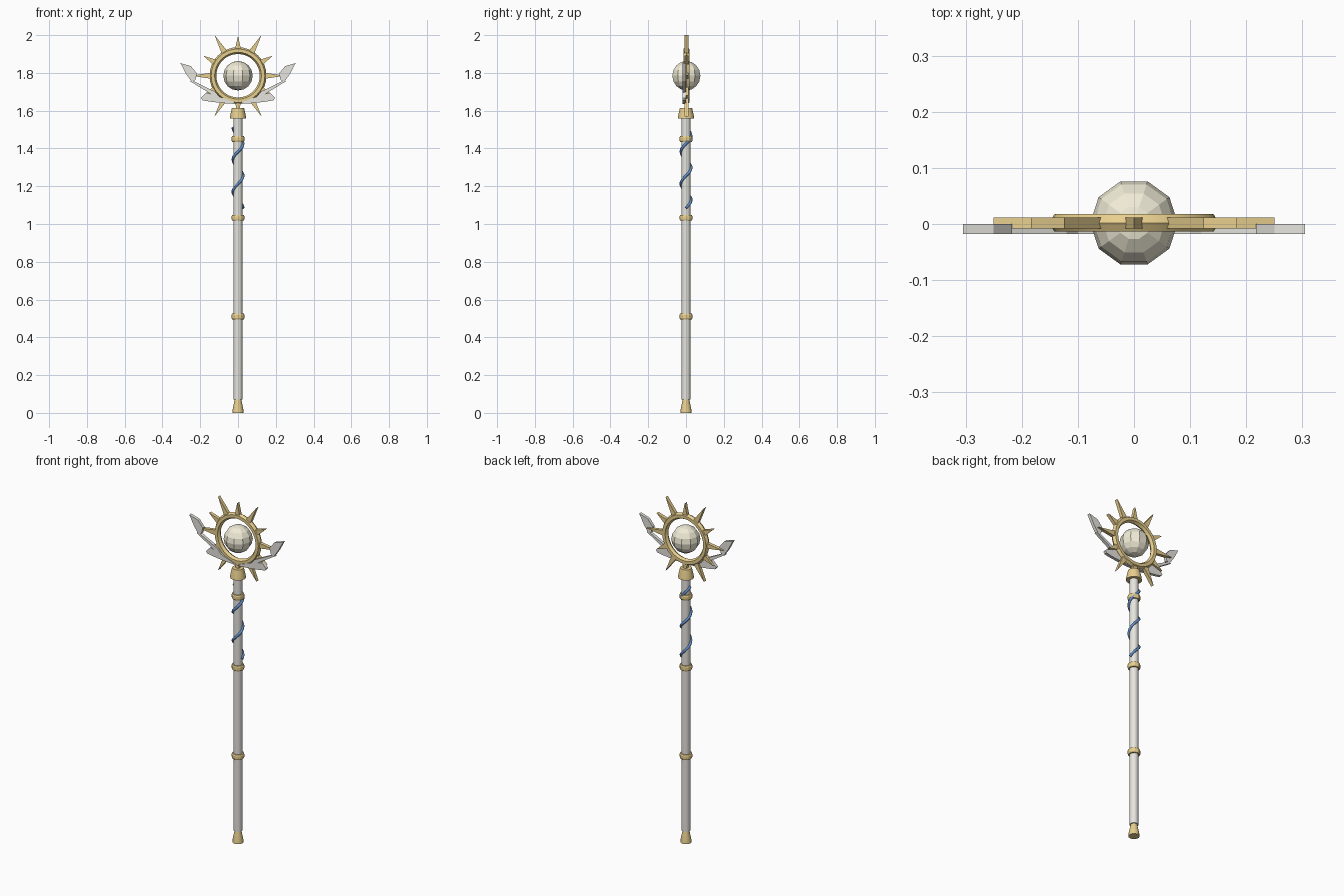
import bpy, bmesh, math
from mathutils import Matrix, Vector

if "Cube" in bpy.data.objects:
    bpy.data.objects.remove(bpy.data.objects["Cube"])

CZ, CY = 1.785, 0.002   # centre of the head


def material(name, rgb):
    m = bpy.data.materials.new(name)
    m.diffuse_color = (*rgb, 1)
    m.use_nodes = True
    m.node_tree.nodes["Principled BSDF"].inputs["Base Color"].default_value = m.diffuse_color
    return m


GOLD = material("gold", (0.80, 0.62, 0.27))
IVORY = material("ivory", (0.80, 0.78, 0.73))
PEARL = material("pearl", (0.88, 0.84, 0.68))
BLUE = material("blue", (0.12, 0.27, 0.58))


def finish(bm, name, mat):
    bmesh.ops.recalc_face_normals(bm, faces=bm.faces)
    me = bpy.data.meshes.new(name)
    bm.to_mesh(me)
    bm.free()
    me.materials.append(mat)
    ob = bpy.data.objects.new(name, me)
    bpy.context.collection.objects.link(ob)
    return ob


def lathe(name, profile, mat, sides=12):
    bm = bmesh.new()
    rings = [[bm.verts.new((r * math.cos(math.tau * i / sides), r * math.sin(math.tau * i / sides), z))
              for i in range(sides)] for r, z in profile]
    for a, b in zip(rings, rings[1:]):
        for i in range(sides):
            j = (i + 1) % sides
            bm.faces.new((a[i], a[j], b[j], b[i]))
    bm.faces.new(rings[0])
    bm.faces.new(rings[-1])
    return finish(bm, name, mat)


def plate(name, outline, y0, y1, mat):
    bm = bmesh.new()
    front = [bm.verts.new((x, y0, z)) for x, z in outline]
    back = [bm.verts.new((x, y1, z)) for x, z in outline]
    bm.faces.new(front)
    bm.faces.new(back)
    for i in range(len(front)):
        j = (i + 1) % len(front)
        bm.faces.new((front[i], front[j], back[j], back[i]))
    return finish(bm, name, mat)


# Shaft, foot, collar
lathe("shaft", [(0.024, 0.07), (0.024, 1.57)], IVORY)
lathe("foot", [(0.030, 0), (0.028, 0.02), (0.015, 0.083)], GOLD)
lathe("collar", [(0.043, 1.558), (0.041, 1.575), (0.032, 1.615)], GOLD)

# Bands around the shaft
for k, z in enumerate((0.51, 1.033, 1.45)):
    lathe(f"band_{k + 1}", [(0.024, z - 0.015), (0.031, z - 0.015), (0.034, z - 0.008),
                            (0.034, z + 0.008), (0.031, z + 0.015), (0.024, z + 0.015)], GOLD)

# Spiral ribbon
N, turns = 50, 2.5
cu = bpy.data.curves.new("spiral", 'CURVE')
cu.dimensions = '3D'
cu.bevel_depth, cu.bevel_resolution, cu.use_fill_caps = 0.0075, 1, True
sp = cu.splines.new('POLY')
sp.points.add(N)
for i, p in enumerate(sp.points):
    a = math.tau * turns * i / N
    p.co = (0.027 * math.cos(a), 0.027 * math.sin(a), 1.085 + 0.425 * i / N, 1)
cu.materials.append(BLUE)
bpy.context.collection.objects.link(bpy.data.objects.new("spiral", cu))

# Orb
bm = bmesh.new()
bmesh.ops.create_uvsphere(bm, u_segments=10, v_segments=8, radius=0.078,
                          matrix=Matrix.Translation((0, CY, CZ)) @ Matrix.Rotation(math.radians(18), 4, 'Z'))
finish(bm, "orb", PEARL)

# Sun ring
bpy.ops.mesh.primitive_torus_add(major_segments=32, minor_segments=6, major_radius=0.133,
                                 minor_radius=0.018, location=(0, CY, CZ), rotation=(math.pi / 2, 0, 0))
ring = bpy.context.object
ring.name = "sun_ring"
ring.data.materials.append(GOLD)

# Sun rays, alternating long and short
for k in range(12):
    a = math.radians(30 * k)
    d, n = Vector((math.cos(a), math.sin(a))), Vector((-math.sin(a), math.cos(a)))
    tip = 0.25 if k % 2 == 0 else 0.212
    c = Vector((0, CZ))
    plate(f"ray_{k + 1}", [c + d * 0.14 - n * 0.016, c + d * tip, c + d * 0.14 + n * 0.016],
          CY - 0.01, CY + 0.01, GOLD)

# Wing feathers, mirrored
feathers = {
    "upper": [(0.305, 1.852), (0.25, 1.836), (0.217, 1.797), (0.226, 1.762), (0.245, 1.752), (0.275, 1.795)],
    "middle": [(0.256, 1.757), (0.235, 1.757), (0.12, 1.70), (0.10, 1.675), (0.135, 1.683)],
    "lower": [(0.196, 1.667), (0.168, 1.695), (0.106, 1.677), (0.03, 1.65), (0.005, 1.635),
              (0.08, 1.640), (0.15, 1.648), (0.188, 1.655)],
}
for side, s in (("right", 1), ("left", -1)):
    for part, pts in feathers.items():
        plate(f"{part}_feather_{side}", [(s * x, z) for x, z in pts], -0.018, 0.0, IVORY)

for ob in bpy.data.objects:
    if ob.type == 'MESH' and ob.name in ("shaft", "sun_ring", "foot", "collar"):
        bpy.ops.object.select_all(action='DESELECT')
        ob.select_set(True)
        bpy.context.view_layer.objects.active = ob
        bpy.ops.object.shade_smooth_by_angle(angle=math.radians(35))
